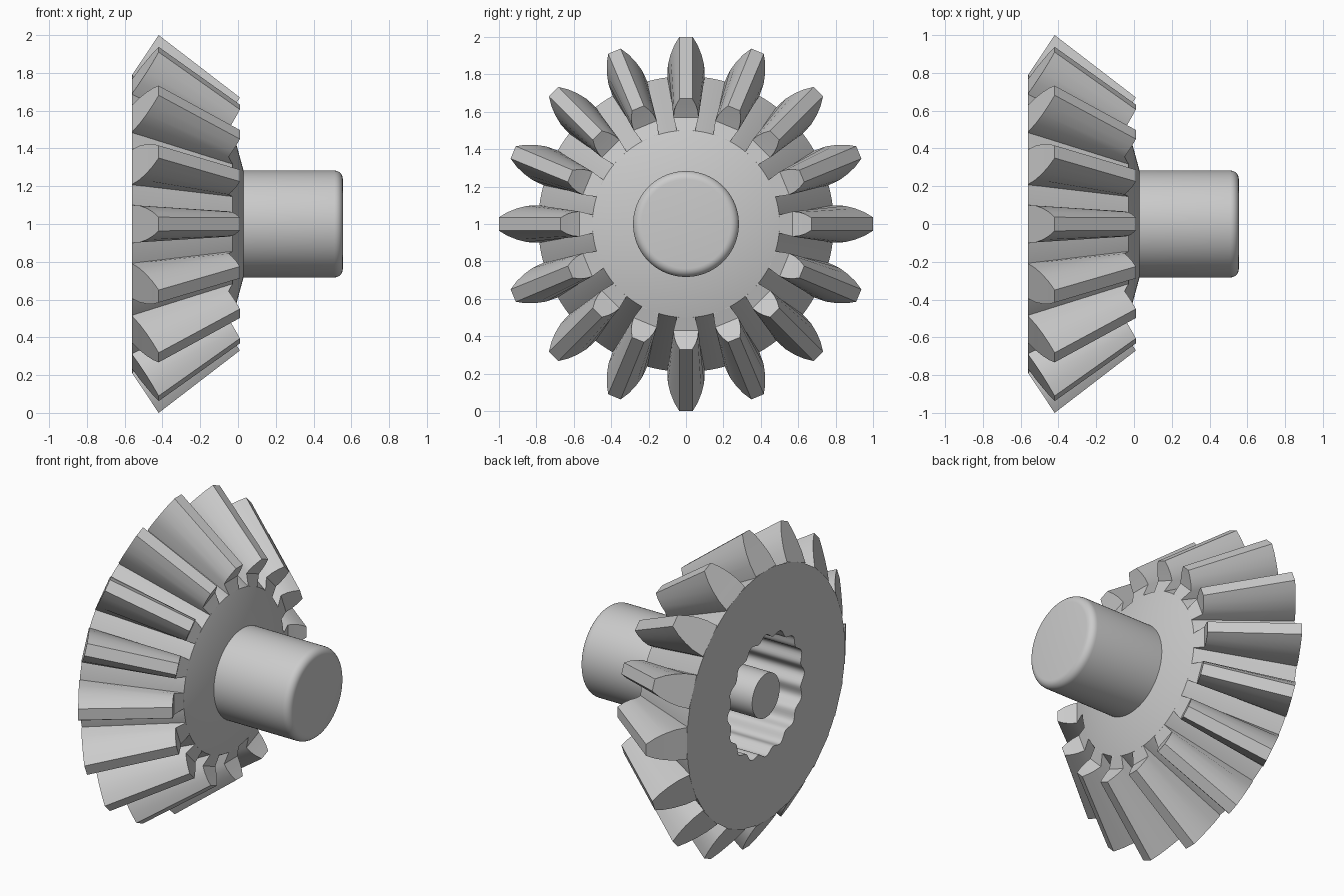
import bpy, bmesh, math
from mathutils import Matrix

TEETH = 16
CENTRE = Matrix.Translation((0, 0, 1))

cube = bpy.data.objects.get("Cube")
if cube:
    bpy.data.objects.remove(cube)

steel = bpy.data.materials.new("grey_steel")
steel.use_nodes = True
steel.diffuse_color = (0.6, 0.6, 0.6, 1)
steel.node_tree.nodes["Principled BSDF"].inputs["Base Color"].default_value = (0.6, 0.6, 0.6, 1)


def finish(name, bm, angle=30):
    bmesh.ops.recalc_face_normals(bm, faces=bm.faces)
    bm.transform(CENTRE)
    mesh = bpy.data.meshes.new(name)
    bm.to_mesh(mesh)
    bm.free()
    mesh.materials.append(steel)
    obj = bpy.data.objects.new(name, mesh)
    bpy.context.collection.objects.link(obj)
    bpy.ops.object.select_all(action="DESELECT")
    obj.select_set(True)
    bpy.context.view_layer.objects.active = obj
    bpy.ops.object.shade_smooth_by_angle(angle=math.radians(angle))
    return obj


def lathe(name, profile, segments, wave=0.0, wavy=()):
    """Spin (x, radius) points about the x axis; rings listed in wavy get splines."""
    bm = bmesh.new()
    rings = []
    for i, (x, r) in enumerate(profile):
        ring = []
        for s in range(segments):
            a = 2 * math.pi * s / segments
            rr = r + (wave * math.cos(TEETH * a) if i in wavy else 0)
            ring.append(bm.verts.new((x, rr * math.sin(a), rr * math.cos(a))))
        rings.append(ring)
    for low, high in zip(rings, rings[1:]):
        for s in range(segments):
            t = (s + 1) % segments
            bm.faces.new((low[s], low[t], high[t], high[s]))
    bm.faces.new(rings[0])
    bm.faces.new(rings[-1])
    return finish(name, bm)


# Cone-shaped blank with a splined recess in its back
lathe("gear_body",
      [(-0.02, 0.37), (-0.56, 0.37), (-0.56, 0.79), (-0.03, 0.5), (0.03, 0.28)],
      192, wave=0.015, wavy=(0, 1))

# Drive shaft with a rounded end
R, END, ROUND = 0.283, 0.555, 0.045
corner = [(END - ROUND + ROUND * math.sin(a), R - ROUND + ROUND * math.cos(a))
          for a in (math.pi / 2 * k / 6 for k in range(7))]
lathe("shaft", [(0.0, R)] + corner, 96)

# Small pin inside the recess
lathe("inner_pin", [(-0.56, 0.138), (0.0, 0.138)], 64)

# Teeth: loft between outer and inner end sections of (x, half width, radius)
outer = [(-0.55, 0.1, 0.75), (-0.56, 0.1, 0.79), (-0.52, 0.097, 0.85),
         (-0.483, 0.083, 0.905), (-0.45, 0.063, 0.955), (-0.42, 0.036, 1.0)]
inner = [(-0.04, 0.046, 0.46), (-0.03, 0.049, 0.5), (-0.05, 0.067, 0.57),
         (-0.03, 0.063, 0.605), (-0.01, 0.052, 0.638), (0.01, 0.034, 0.67)]

bm = bmesh.new()
for n in range(TEETH):
    turn = Matrix.Rotation(2 * math.pi * n / TEETH, 4, "X")

    def side(section, sign):
        verts = [bm.verts.new((x, sign * w, r)) for x, w, r in section]
        bmesh.ops.transform(bm, matrix=turn, verts=verts)
        return verts

    edges = [side(outer, -1), side(outer, 1), side(inner, 1), side(inner, -1)]
    for k in range(4):
        a, b = edges[k], edges[(k + 1) % 4]
        for i in range(len(outer) - 1):
            bm.faces.new((a[i], b[i], b[i + 1], a[i + 1]))
    bm.faces.new([e[0] for e in edges])
    bm.faces.new([e[-1] for e in edges])
finish("gear_teeth", bm, 25)
